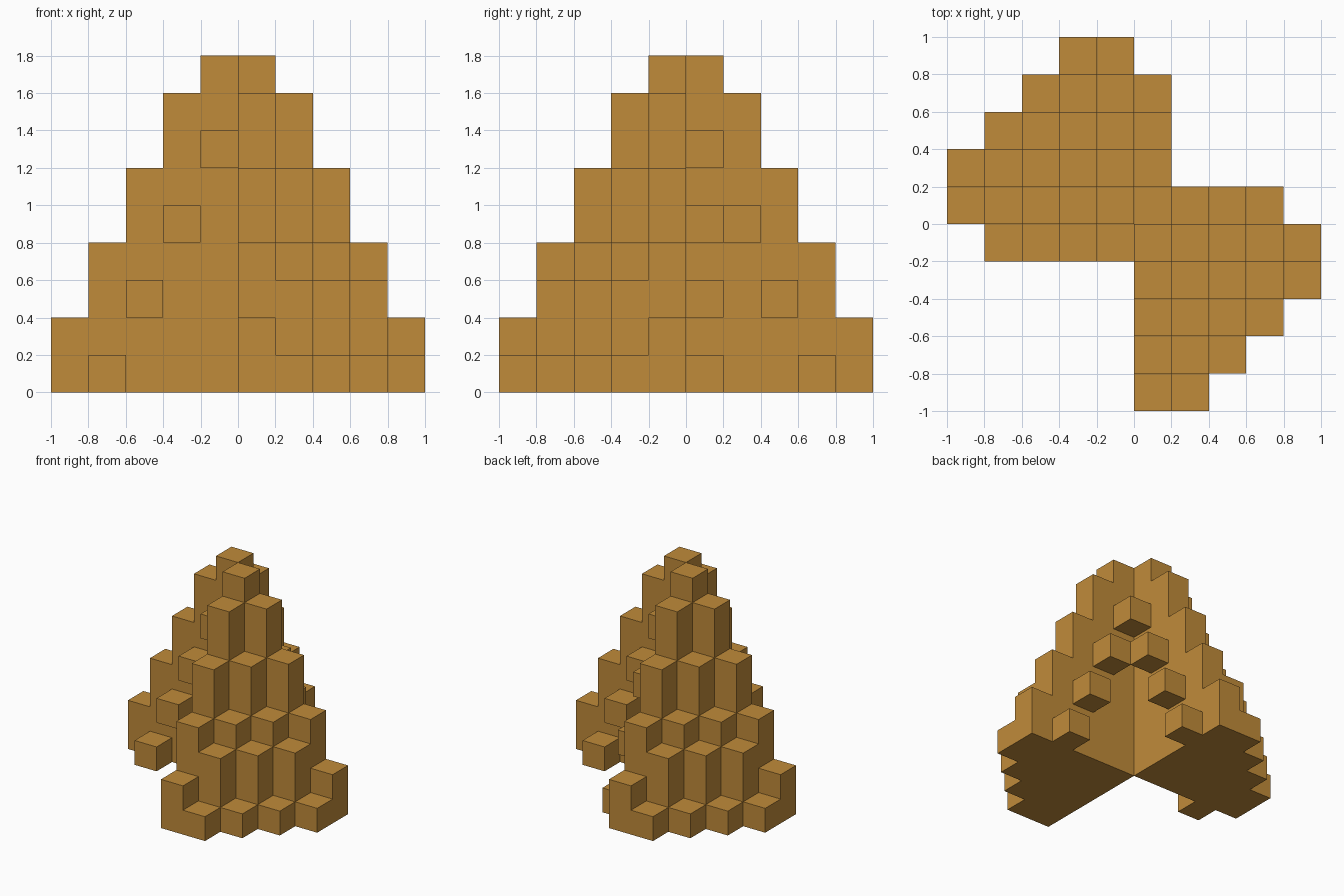
import bpy
import bmesh
import math
from mathutils import Vector

cube = bpy.data.objects.get("Cube")
if cube:
    bpy.data.objects.remove(cube, do_unlink=True)

CELL = 0.2

# One flat colour
amber = bpy.data.materials.new("amber_brown")
amber.use_nodes = True
colour = (0.527, 0.258, 0.042, 1.0)
amber.diffuse_color = colour
bsdf = amber.node_tree.nodes["Principled BSDF"]
bsdf.inputs["Base Color"].default_value = colour
bsdf.inputs["Roughness"].default_value = 0.9


def column_height(a, b):
    """Height in cells of the stepped quarter pyramid, a and b steps from its inner corner."""
    if max(a, b) > 4 or a + b > 5:
        return 0
    if a + b == 4 and min(a, b) > 0:
        return 3
    return (9, 8, 6, 4, 2, 1)[a + b]


quarter = [(a, b, k) for a in range(5) for b in range(5)
           for k in range(column_height(a, b))]

# Two solid quarter pyramids in opposite corners, meeting along the central edge
parts = {
    "front_left_stepped_quarter": {(a, -1 - b, k) for a, b, k in quarter},
    "back_right_stepped_quarter": {(-1 - a, b, k) for a, b, k in quarter},
}

# Small blocks climbing the flat inner walls, two levels per step
climb = [(i, 6 - 2 * i) for i in range(4)]
parts["front_right_wall_blocks"] = {(-1 - i, -1, k) for i, k in climb}
parts["back_left_wall_blocks"] = ({(i, 0, k) for i, k in climb}
                                  | {(0, i, k) for i, k in climb})

filled = set().union(*parts.values())


def build_blocks(name, cells):
    """Outer skin of a set of grid cells, with flat areas merged."""
    bm = bmesh.new()
    for cell in sorted(cells):
        centre = Vector(cell) + Vector((0.5, 0.5, 0.5))
        for axis in range(3):
            for sign in (-1, 1):
                step = [0, 0, 0]
                step[axis] = sign
                if tuple(c + s for c, s in zip(cell, step)) in filled:
                    continue
                n = Vector(step)
                u = Vector([1.0 if i == (axis + 1) % 3 else 0.0 for i in range(3)])
                v = n.cross(u)
                corners = ((-1, -1), (1, -1), (1, 1), (-1, 1))
                bm.faces.new([bm.verts.new((centre + (n + u * p + v * q) / 2) * CELL)
                              for p, q in corners])
    bmesh.ops.remove_doubles(bm, verts=bm.verts[:], dist=0.001)
    bmesh.ops.dissolve_limit(bm, angle_limit=math.radians(1),
                             verts=bm.verts[:], edges=bm.edges[:])
    mesh = bpy.data.meshes.new(name)
    bm.to_mesh(mesh)
    bm.free()
    mesh.materials.append(amber)
    obj = bpy.data.objects.new(name, mesh)
    bpy.context.collection.objects.link(obj)


for part_name, part_cells in parts.items():
    build_blocks(part_name, part_cells)
